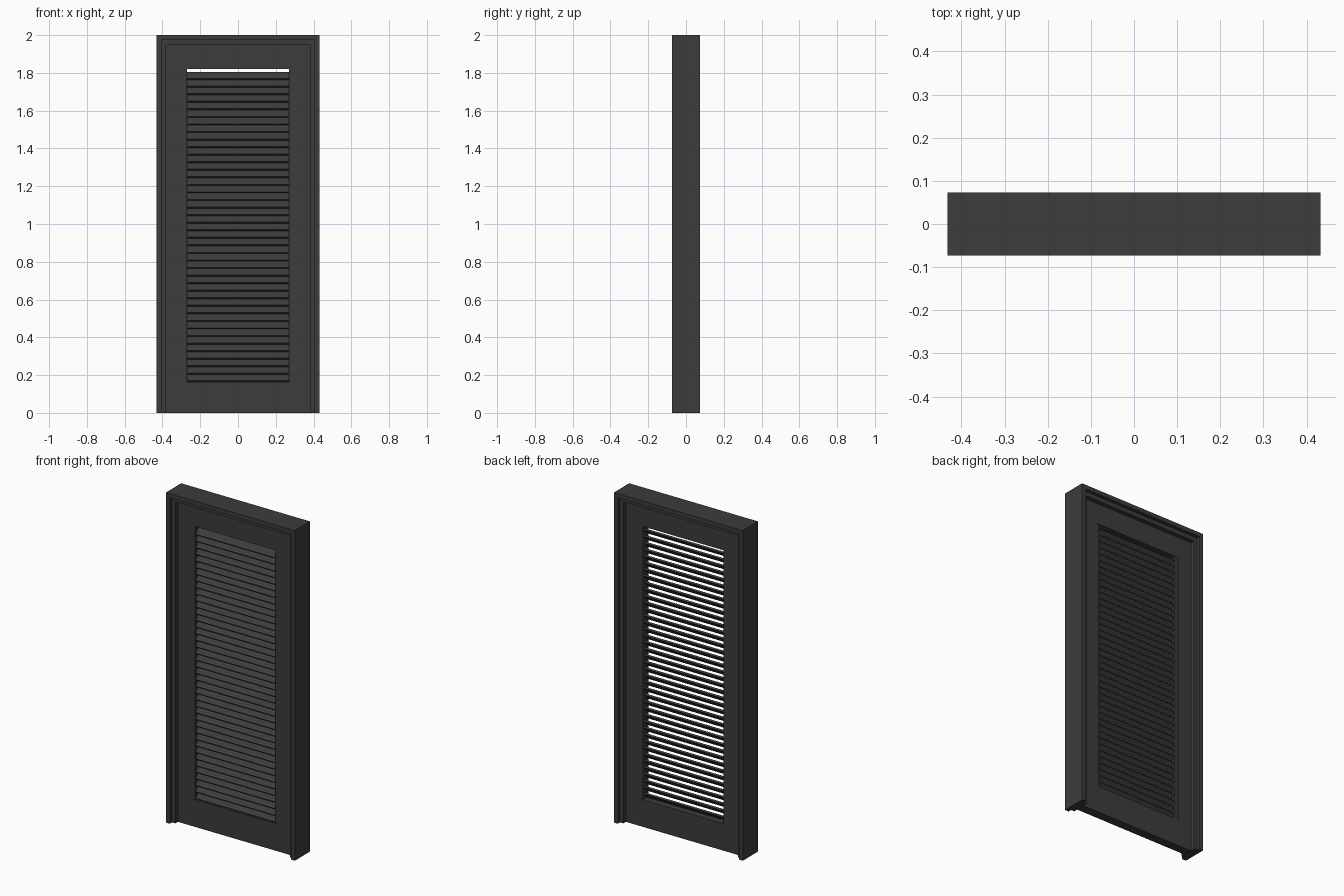
import bpy, bmesh
from mathutils import Vector, Matrix

if "Cube" in bpy.data.objects:
    bpy.data.objects.remove(bpy.data.objects["Cube"])

mat = bpy.data.materials.new("dark_paint")
mat.diffuse_color = (0.045, 0.045, 0.046, 1)
mat.use_nodes = True
mat.node_tree.nodes["Principled BSDF"].inputs["Base Color"].default_value = mat.diffuse_color


def finish(name, bm):
    bmesh.ops.recalc_face_normals(bm, faces=bm.faces)
    me = bpy.data.meshes.new(name)
    bm.to_mesh(me)
    bm.free()
    me.materials.append(mat)
    ob = bpy.data.objects.new(name, me)
    bpy.context.collection.objects.link(ob)
    return ob


def arch(name, xo, xi, zo, zi, depth):
    """U-shaped frame (open at the floor) extruded along y, centred."""
    pts = [(-xo, 0), (-xo, zo), (xo, zo), (xo, 0), (xi, 0), (xi, zi), (-xi, zi), (-xi, 0)]
    bm = bmesh.new()
    f = bm.faces.new([bm.verts.new((x, -depth / 2, z)) for x, z in pts])
    r = bmesh.ops.extrude_face_region(bm, geom=[f], use_keep_orig=True)
    vs = [v for v in r["geom"] if isinstance(v, bmesh.types.BMVert)]
    bmesh.ops.translate(bm, vec=(0, depth, 0), verts=vs)
    return finish(name, bm)


def box(name, x0, x1, z0, z1, depth, tilt=0.0):
    bm = bmesh.new()
    bmesh.ops.create_cube(bm, size=1)
    bmesh.ops.scale(bm, vec=(x1 - x0, depth, z1 - z0), verts=bm.verts)
    bm.transform(Matrix.Rotation(tilt, 4, 'X'))
    ob = finish(name, bm)
    ob.location = ((x0 + x1) / 2, 0, (z0 + z1) / 2)
    return ob


# Outer door frame and the thinner stop inside it
arch("door_frame", 0.432, 0.406, 2.0, 1.974, 0.146)
arch("door_stop", 0.406, 0.384, 1.974, 1.948, 0.104)

# Door leaf: stiles, side beads and rails
DOOR = 0.054
for side, s in (("left", -1), ("right", 1)):
    a, b = sorted((s * 0.29, s * 0.383))
    box(f"{side}_stile", a, b, 0.0, 1.947, DOOR)
    a, b = sorted((s * 0.27, s * 0.29))
    box(f"{side}_slat_bead", a, b, 0.164, 1.82, 0.05)
box("top_rail", -0.29, 0.29, 1.82, 1.947, DOOR)
box("bottom_rail", -0.29, 0.29, 0.0, 0.164, DOOR)

# Louvre slats: low at the front, high at the back
N, T = 41, 0.01
for i in range(N):
    z = 0.184 + i * 0.04
    box(f"louvre_slat_{i + 1:02d}", -0.27, 0.27, z - T / 2, z + T / 2, 0.049, 0.785)
